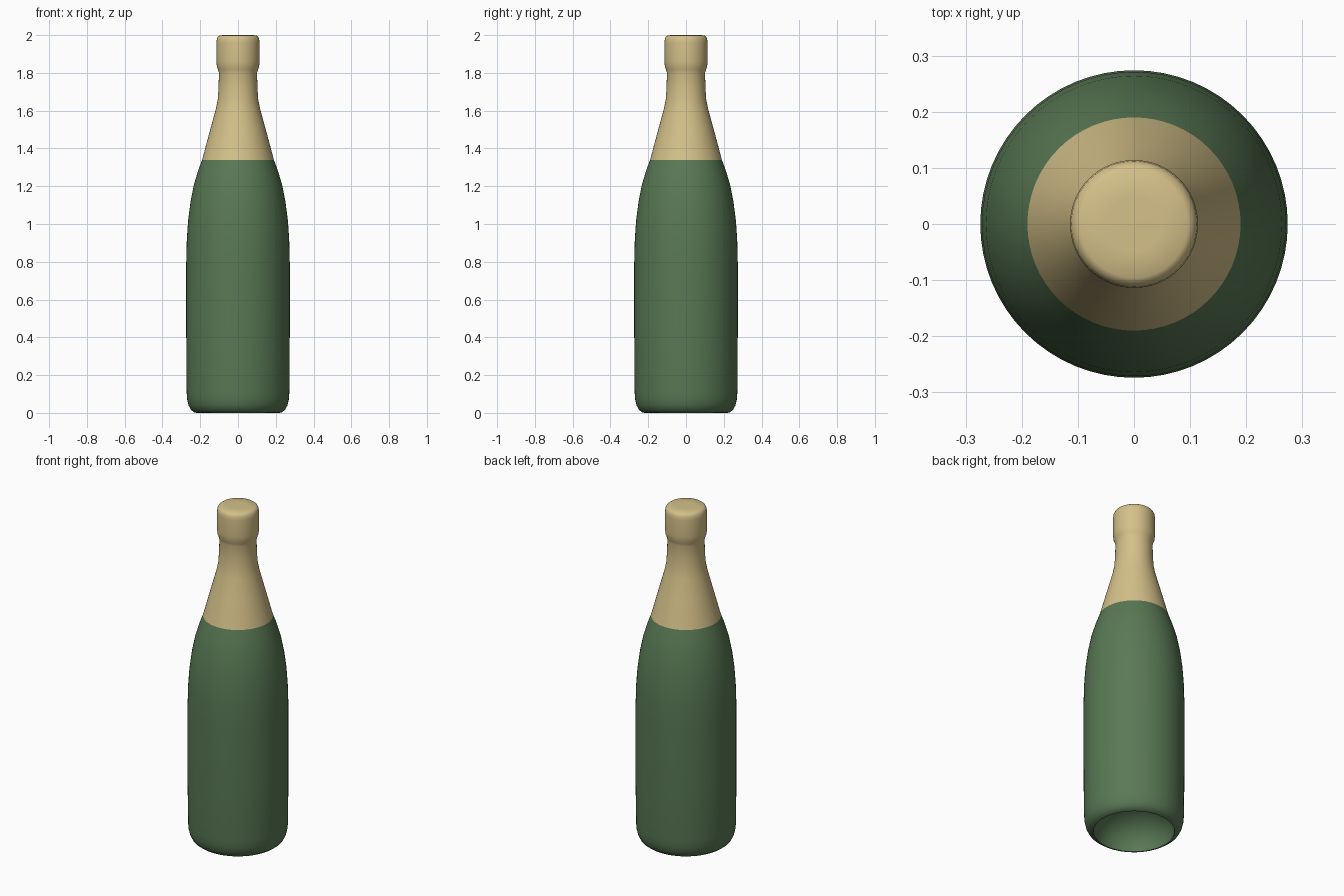
import bpy, bmesh, math

if "Cube" in bpy.data.objects:
    bpy.data.objects.remove(bpy.data.objects["Cube"])

SEGMENTS = 64

def material(name, color):
    m = bpy.data.materials.new(name)
    m.diffuse_color = (*color, 1)
    m.use_nodes = True
    m.node_tree.nodes["Principled BSDF"].inputs["Base Color"].default_value = m.diffuse_color
    return m

def lathe(name, profile, mat):
    """Revolve (radius, z) points about z; radius 0 makes a pole."""
    bm = bmesh.new()
    verts = [bm.verts.new((r, 0, z)) for r, z in profile]
    edges = [bm.edges.new(pair) for pair in zip(verts, verts[1:])]
    bmesh.ops.spin(bm, geom=verts + edges, cent=(0, 0, 0), axis=(0, 0, 1),
                   angle=math.tau, steps=SEGMENTS, use_duplicate=False)
    bmesh.ops.remove_doubles(bm, verts=bm.verts, dist=1e-5)
    bmesh.ops.recalc_face_normals(bm, faces=bm.faces)
    # The outer wall must face away from the axis
    wall = max(bm.faces, key=lambda f: f.calc_center_median().xy.length)
    if wall.normal.dot(wall.calc_center_median()) < 0:
        bmesh.ops.reverse_faces(bm, faces=bm.faces)
    mesh = bpy.data.meshes.new(name)
    bm.to_mesh(mesh)
    bm.free()
    mesh.materials.append(mat)
    obj = bpy.data.objects.new(name, mesh)
    bpy.context.collection.objects.link(obj)
    bpy.ops.object.select_all(action='DESELECT')
    obj.select_set(True)
    bpy.context.view_layer.objects.active = obj
    bpy.ops.object.shade_smooth_by_angle(angle=math.radians(40))
    return obj

green = material("green_glass", (0.10, 0.19, 0.09))
gold = material("gold_foil", (0.66, 0.53, 0.25))

# Glass body: hollow domed punt, rounded heel, straight wall, shoulder
punt = [(0.22 * math.sin(a), 0.18 * math.cos(a))
        for a in (math.pi / 2 * i / 8 for i in range(9))]
heel = [(0.232, 0.003), (0.25, 0.017), (0.262, 0.04), (0.269, 0.07), (0.272, 0.11)]
shoulder = [(0.274, 0.4), (0.274, 0.8), (0.271, 0.92), (0.264, 1.02),
            (0.251, 1.12), (0.233, 1.21), (0.212, 1.28), (0.19, 1.34)]
lathe("bottle_body", punt + heel + shoulder, green)

# Foil: tapered sleeve, neck, collar over the lip and cap
lathe("neck_foil", [
    (0.19, 1.34), (0.147, 1.5), (0.117, 1.61), (0.107, 1.66), (0.103, 1.72),
    (0.101, 1.8), (0.105, 1.815), (0.112, 1.835), (0.114, 1.86), (0.114, 1.96),
    (0.112, 1.98), (0.106, 1.992), (0.096, 1.999), (0.05, 2.0), (0, 2.0)], gold)
